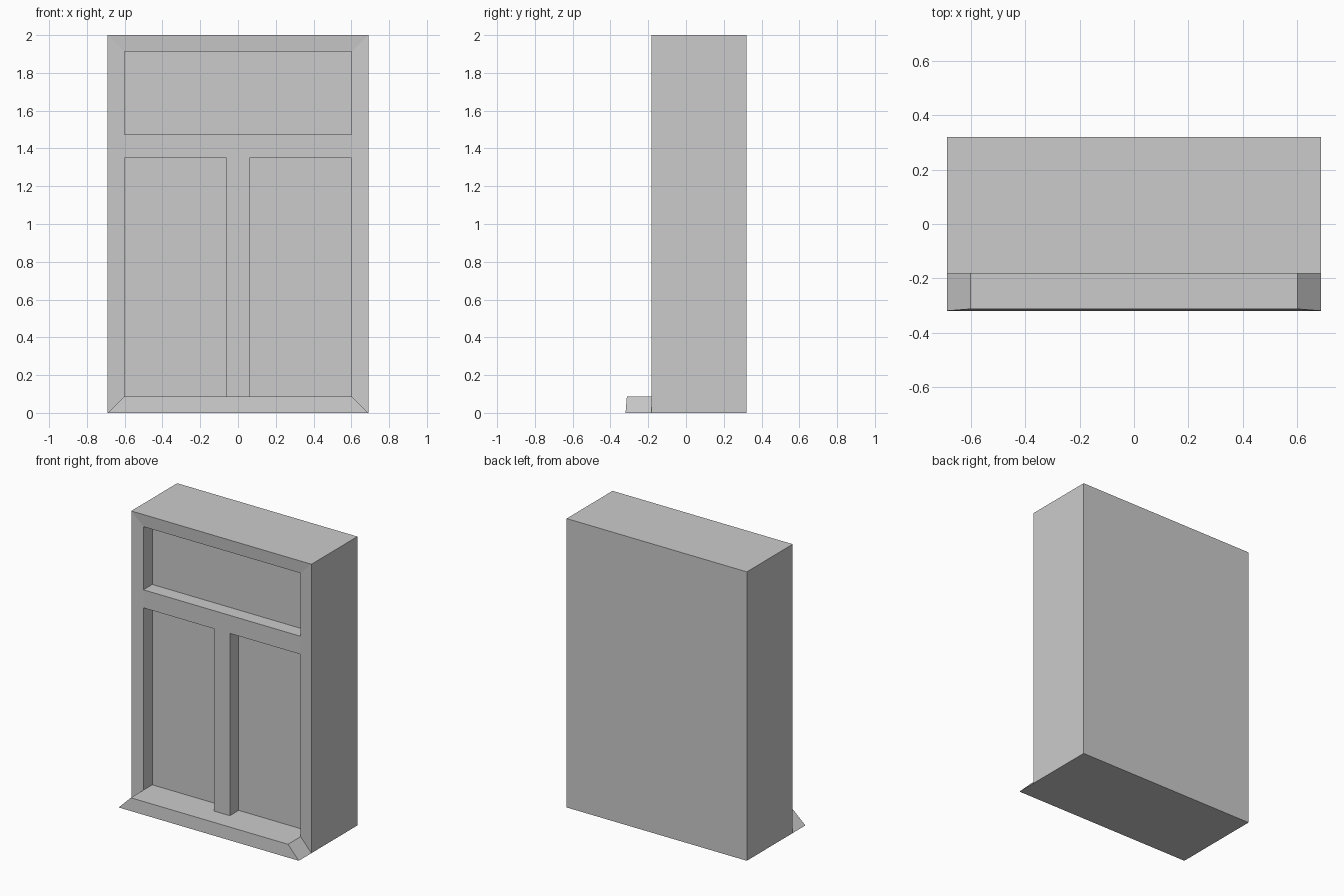
import bpy, bmesh
from mathutils import Vector

if "Cube" in bpy.data.objects:
    bpy.data.objects.remove(bpy.data.objects["Cube"])

WIDTH, HEIGHT = 1.38, 2.0
FRONT, BACK = -0.182, 0.32

bm = bmesh.new()


def faces_where(test):
    return [f for f in bm.faces if test(f.calc_center_median())]


def cut(faces, co, no):
    """Split only the given faces with a plane."""
    geom = set(faces)
    for f in faces:
        geom.update(f.edges)
        geom.update(f.verts)
    bmesh.ops.bisect_plane(bm, geom=list(geom), plane_co=co, plane_no=no)


def push(faces, dy):
    """Extrude each face along y."""
    new = bmesh.ops.extrude_discrete_faces(bm, faces=faces)["faces"]
    bmesh.ops.translate(bm, vec=(0, dy, 0), verts=list({v for f in new for v in f.verts}))


# Wall block
bmesh.ops.create_cube(bm, size=1)
for v in bm.verts:
    v.co = Vector((v.co.x * WIDTH, BACK if v.co.y > 0 else FRONT, (v.co.z + 0.5) * HEIGHT))

# Mitred outer frame, sloping slightly inwards
front = faces_where(lambda c: c.y < FRONT + 0.001)
bmesh.ops.inset_region(bm, faces=front, thickness=0.088, depth=-0.007, use_even_offset=True)
bm.normal_update()


def panel(low, high):
    return faces_where(lambda c: c.y < FRONT + 0.02 and abs(c.x) < 0.59 and low < c.z < high)


# Crossbar and lower mullion
for z in (1.35, 1.475):
    cut(panel(0.1, 1.9), (0, 0, z), (0, 0, 1))
for x in (-0.06, 0.06):
    cut(panel(0.1, 1.34), (x, 0, 0), (1, 0, 0))

# Recessed panes
panes = panel(1.5, 1.9) + [f for f in panel(0.1, 1.34) if abs(f.calc_center_median().x) > 0.1]
push(panes, 0.097)

# Projecting sill from the bottom of the frame
push(faces_where(lambda c: c.y < FRONT + 0.02 and 0.01 < c.z < 0.08), -0.138)

bmesh.ops.recalc_face_normals(bm, faces=bm.faces)
mesh = bpy.data.meshes.new("window_block")
bm.to_mesh(mesh)
bm.free()
bpy.context.collection.objects.link(bpy.data.objects.new("window_block", mesh))
